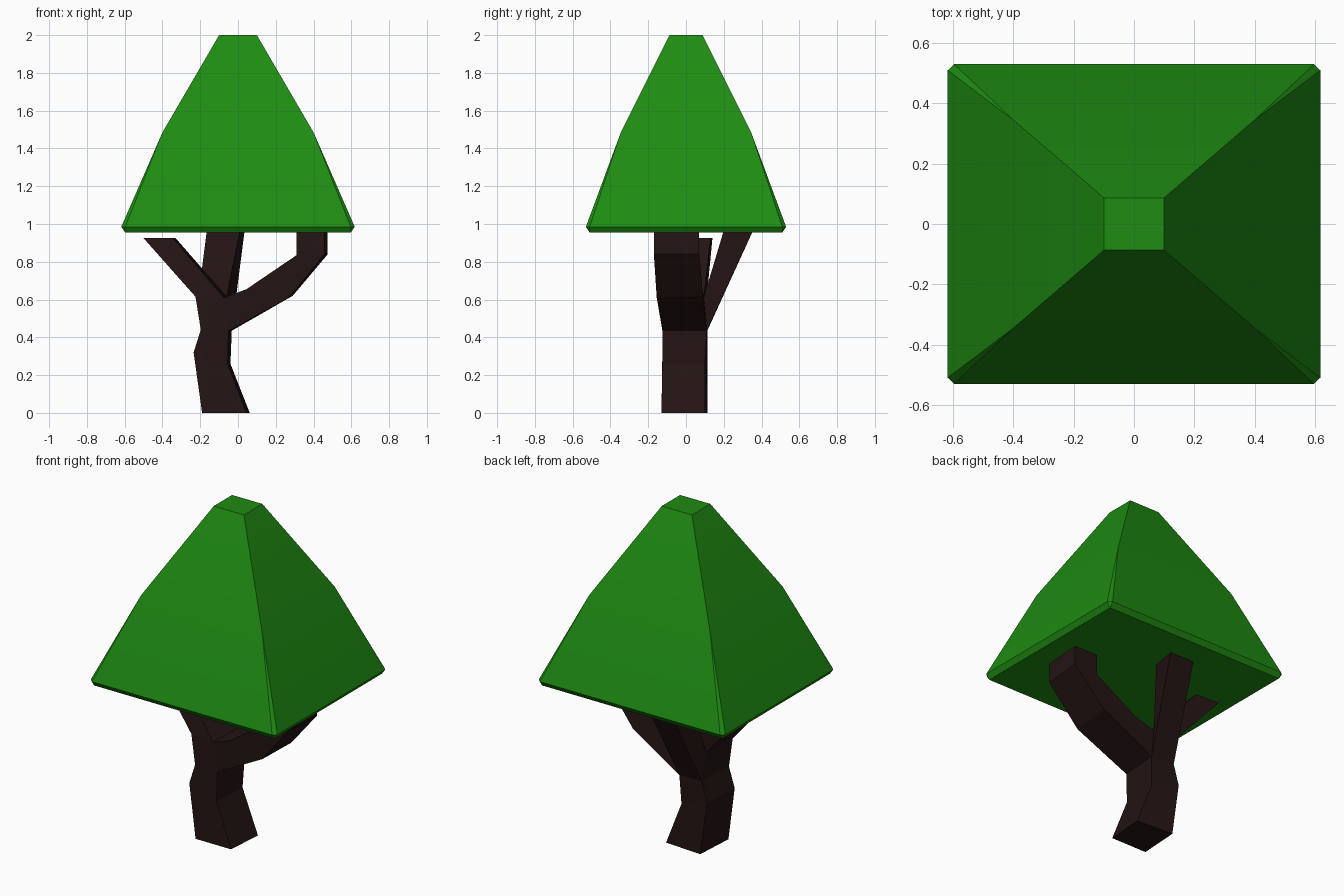
import bpy, bmesh

if "Cube" in bpy.data.objects:
    bpy.data.objects.remove(bpy.data.objects["Cube"])


def material(name, color):
    m = bpy.data.materials.new(name)
    m.diffuse_color = color
    m.use_nodes = True
    m.node_tree.nodes["Principled BSDF"].inputs["Base Color"].default_value = m.diffuse_color
    return m


def finish(bm, name, mat):
    bmesh.ops.recalc_face_normals(bm, faces=bm.faces)
    me = bpy.data.meshes.new(name)
    bm.to_mesh(me)
    bm.free()
    ob = bpy.data.objects.new(name, me)
    bpy.context.collection.objects.link(ob)
    me.materials.append(mat)
    return ob


def loft(bm, sections, cap_start=False, cap_end=False, skip=()):
    """Skin a chain of four-point sections; skip holds side indices left open."""
    rings = [[bm.verts.new(p) for p in s] for s in sections]
    for a, b in zip(rings, rings[1:]):
        for i in range(4):
            if i not in skip:
                j = (i + 1) % 4
                bm.faces.new((a[i], a[j], b[j], b[i]))
    if cap_start:
        bm.faces.new(rings[0])
    if cap_end:
        bm.faces.new(rings[-1])


bark = material("bark", (0.018, 0.007, 0.007, 1))
leaf = material("leaf", (0.013, 0.26, 0.006, 1))

# Trunk sections: front-left, front-right, back-right, back-left
base = [(-0.19, -0.13, 0), (0.045, -0.13, 0), (0.062, 0.10, 0), (-0.175, 0.115, 0)]
knee = [(-0.235, -0.125, 0.32), (-0.055, -0.125, 0.26),
        (-0.04, 0.10, 0.26), (-0.22, 0.115, 0.32)]
neck = [(-0.197, -0.125, 0.44), (-0.05, -0.125, 0.435),
        (-0.033, 0.11, 0.435), (-0.185, 0.115, 0.44)]
fork = [(-0.225, -0.12, 0.615), (-0.075, -0.13, 0.61),
        (-0.06, 0.095, 0.615), (-0.21, 0.11, 0.615)]

bm = bmesh.new()
loft(bm, [base, knee, neck], cap_start=True)
# Fork block, open on the right and back where branches leave
loft(bm, [neck, fork], skip=(1, 2))

# Left branch leaves through the top of the fork
loft(bm, [fork, [(-0.50, -0.06, 0.925), (-0.345, -0.06, 0.925),
                 (-0.33, 0.13, 0.925), (-0.485, 0.14, 0.925)]], cap_end=True)

# Right branch leaves through the right side of the fork
loft(bm, [[neck[1], neck[2], fork[2], fork[1]],
          [(0.27, -0.155, 0.61), (0.29, 0.09, 0.62), (0.06, 0.085, 0.66), (0.045, -0.145, 0.655)],
          [(0.457, -0.17, 0.84), (0.475, 0.07, 0.84), (0.32, 0.07, 0.835), (0.31, -0.165, 0.835)],
          [(0.457, -0.17, 0.97), (0.475, 0.07, 0.97), (0.32, 0.07, 0.97), (0.31, -0.165, 0.97)]],
     cap_end=True)

# Back branch leaves through the back of the fork
loft(bm, [[neck[2], neck[3], fork[3], fork[2]],
          [(0.035, 0.355, 0.965), (-0.125, 0.355, 0.965),
           (-0.165, 0.20, 0.965), (0.01, 0.20, 0.965)]], cap_end=True)
bmesh.ops.remove_doubles(bm, verts=bm.verts, dist=0.0005)
finish(bm, "trunk_and_branches", bark)

# Canopy: hull of stacked rectangles with a chamfered lower rim
bm = bmesh.new()
for x, y, z in [(0.10, 0.087, 2.0), (0.40, 0.345, 1.485), (0.618, 0.51, 0.985),
                (0.597, 0.53, 0.985), (0.597, 0.51, 0.955)]:
    for sx in (-1, 1):
        for sy in (-1, 1):
            bm.verts.new((sx * x, sy * y, z))
bmesh.ops.convex_hull(bm, input=bm.verts)
bmesh.ops.dissolve_limit(bm, angle_limit=0.02, verts=bm.verts, edges=bm.edges)
canopy = finish(bm, "canopy", leaf)
bpy.context.view_layer.objects.active = canopy
canopy.select_set(True)
bpy.ops.object.shade_smooth_by_angle()
